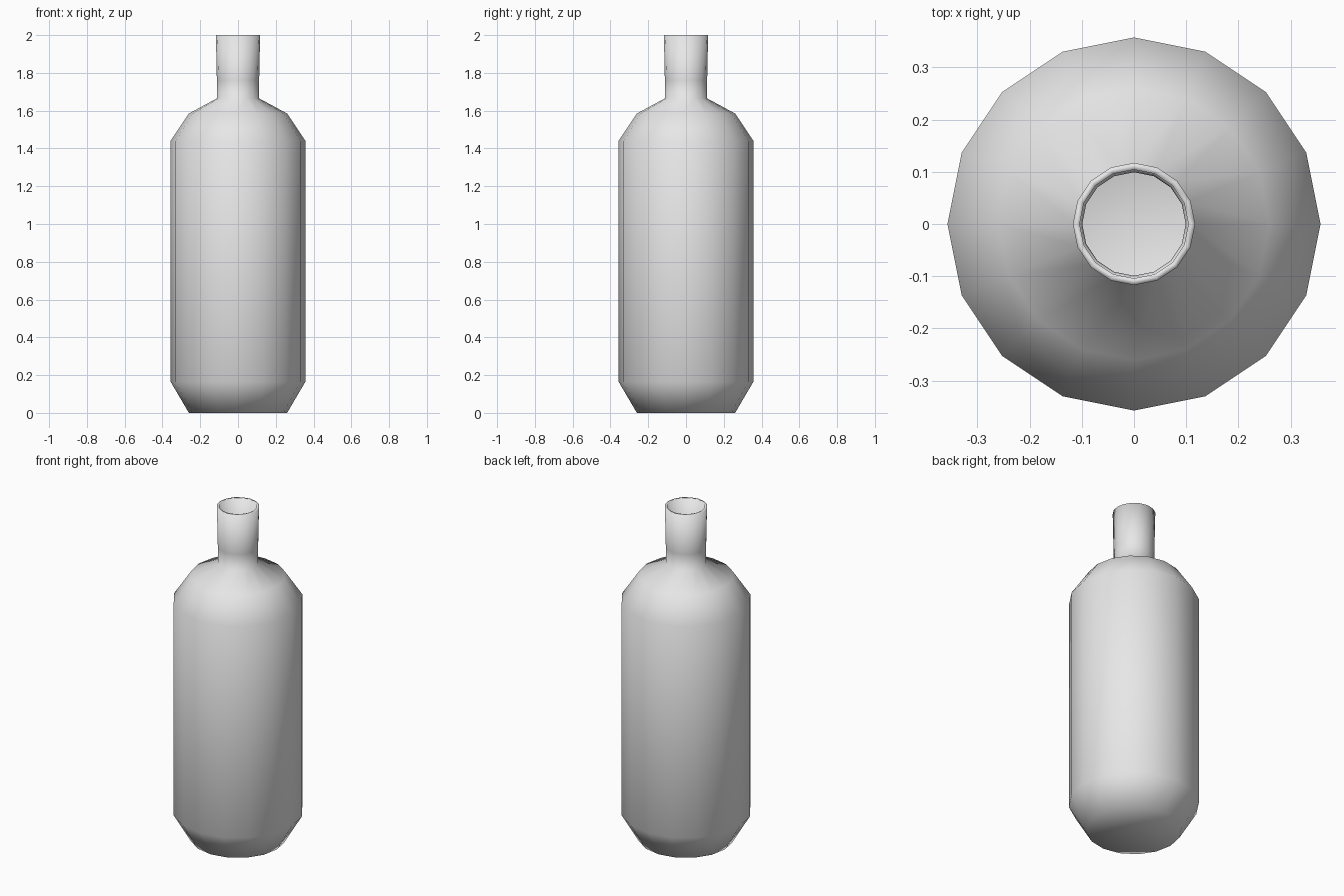
import bpy, bmesh, math

cube = bpy.data.objects.get("Cube")
if cube:
    bpy.data.objects.remove(cube)

SIDES = 16
WALL = 0.013

grey = bpy.data.materials.new("light grey")
grey.use_nodes = True
colour = (0.8, 0.8, 0.8, 1)
grey.diffuse_color = colour
grey.node_tree.nodes["Principled BSDF"].inputs["Base Color"].default_value = colour

# Outer silhouette from base centre to lip: (radius, height)
profile = [(0, 0), (0.26, 0), (0.357, 0.165), (0.357, 1.44),
           (0.26, 1.585), (0.112, 1.665), (0.112, 1.76), (0.117, 2.0)]

# Lathe the bottle
bm = bmesh.new()
verts = [bm.verts.new((r, 0, z)) for r, z in profile]
edges = [bm.edges.new(pair) for pair in zip(verts, verts[1:])]
bmesh.ops.spin(bm, geom=verts + edges, cent=(0, 0, 0), axis=(0, 0, 1),
               angle=math.tau, steps=SIDES, use_duplicate=False)
bmesh.ops.remove_doubles(bm, verts=bm.verts, dist=0.0005)
bmesh.ops.recalc_face_normals(bm, faces=bm.faces)
# An open shell must face away from the axis
side = max(bm.faces, key=lambda f: f.calc_area())
if side.normal.dot(side.calc_center_median()) < 0:
    bmesh.ops.reverse_faces(bm, faces=bm.faces)
for face in bm.faces:
    face.smooth = True

mesh = bpy.data.meshes.new("bottle")
bm.to_mesh(mesh)
bm.free()
mesh.materials.append(grey)
bottle = bpy.data.objects.new("bottle", mesh)
bpy.context.collection.objects.link(bottle)

# Hollow wall with a closed lip
wall = bottle.modifiers.new("wall", 'SOLIDIFY')
wall.thickness = WALL
wall.offset = -1
